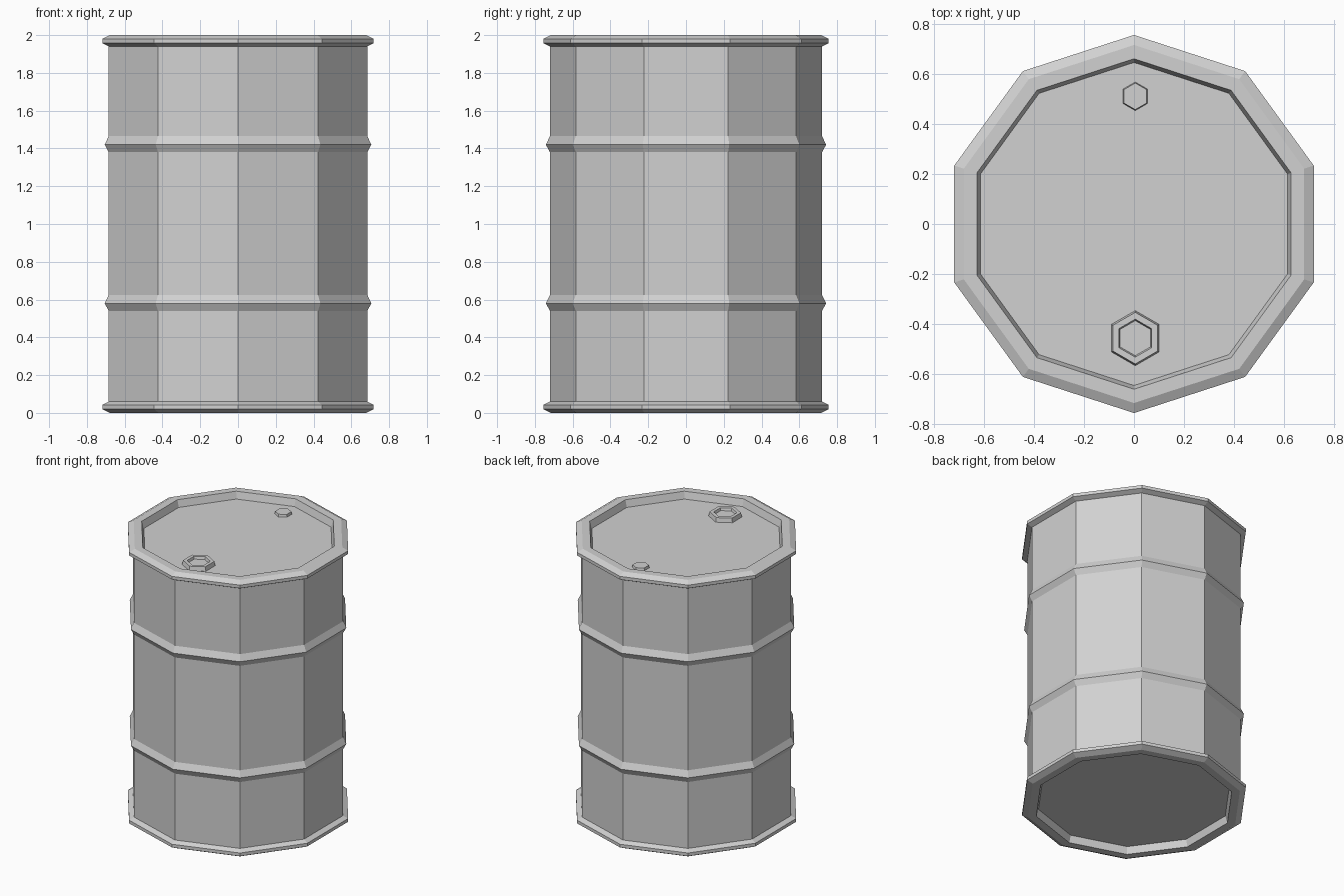
import bpy
import bmesh
from math import cos, sin, pi

cube = bpy.data.objects.get("Cube")
if cube:
    bpy.data.objects.remove(cube, do_unlink=True)

# Single bare-metal colour
grey = (0.64, 0.64, 0.64, 1)
steel = bpy.data.materials.new("grey steel")
steel.use_nodes = True
steel.diffuse_color = grey
steel.node_tree.nodes["Principled BSDF"].inputs["Base Color"].default_value = grey


def lathe(name, profile, sides, centre=(0, 0), cap_start=False, cap_end=False):
    """Spin a (radius, height) profile into a faceted solid with a corner on +y."""
    bm = bmesh.new()
    rings = []
    for radius, z in profile:
        angles = [pi / 2 + 2 * pi * i / sides for i in range(sides)]
        rings.append([bm.verts.new((centre[0] + radius * cos(a),
                                    centre[1] + radius * sin(a), z)) for a in angles])
    for low, high in zip(rings, rings[1:]):
        for i in range(sides):
            j = (i + 1) % sides
            bm.faces.new((low[i], low[j], high[j], high[i]))
    if cap_start:
        bm.faces.new(rings[0][::-1])
    if cap_end:
        bm.faces.new(rings[-1])
    mesh = bpy.data.meshes.new(name)
    bm.to_mesh(mesh)
    bm.free()
    mesh.materials.append(steel)
    obj = bpy.data.objects.new(name, mesh)
    bpy.context.collection.objects.link(obj)
    return obj


SIDES = 10
HEIGHT = 2.0
BODY = 0.72
FLOOR = 0.05   # depth of the sunken ends

# Barrel wall with two rolled hoops
wall = [(BODY, 0.05)]
for hoop in (0.58, 1.42):
    wall += [(BODY, hoop - 0.04), (0.742, hoop), (BODY, hoop + 0.045)]
wall.append((BODY, HEIGHT - 0.05))
lathe("barrel_wall", wall, SIDES)

# Chamfered rims, each closed by a sunken end plate
rim = [(BODY, 0.06), (0.755, 0.043), (0.755, 0.02), (0.715, 0),
       (0.66, 0), (0.645, FLOOR)]
lathe("top_rim_and_lid", [(r, HEIGHT - z) for r, z in rim], SIDES, cap_end=True)
lathe("bottom_rim_and_base", rim[::-1], SIDES, cap_start=True)

# Large hexagonal filler ring with a recessed plug, and a small vent cap
lid = HEIGHT - FLOOR
lathe("filler_bung", [(0.11, lid), (0.103, lid + 0.03), (0.076, lid + 0.03),
                      (0.07, lid + 0.012)], 6, (0.005, -0.456), cap_end=True)
lathe("vent_cap", [(0.057, lid), (0.053, lid + 0.018)], 6, (0.005, 0.51), cap_end=True)
